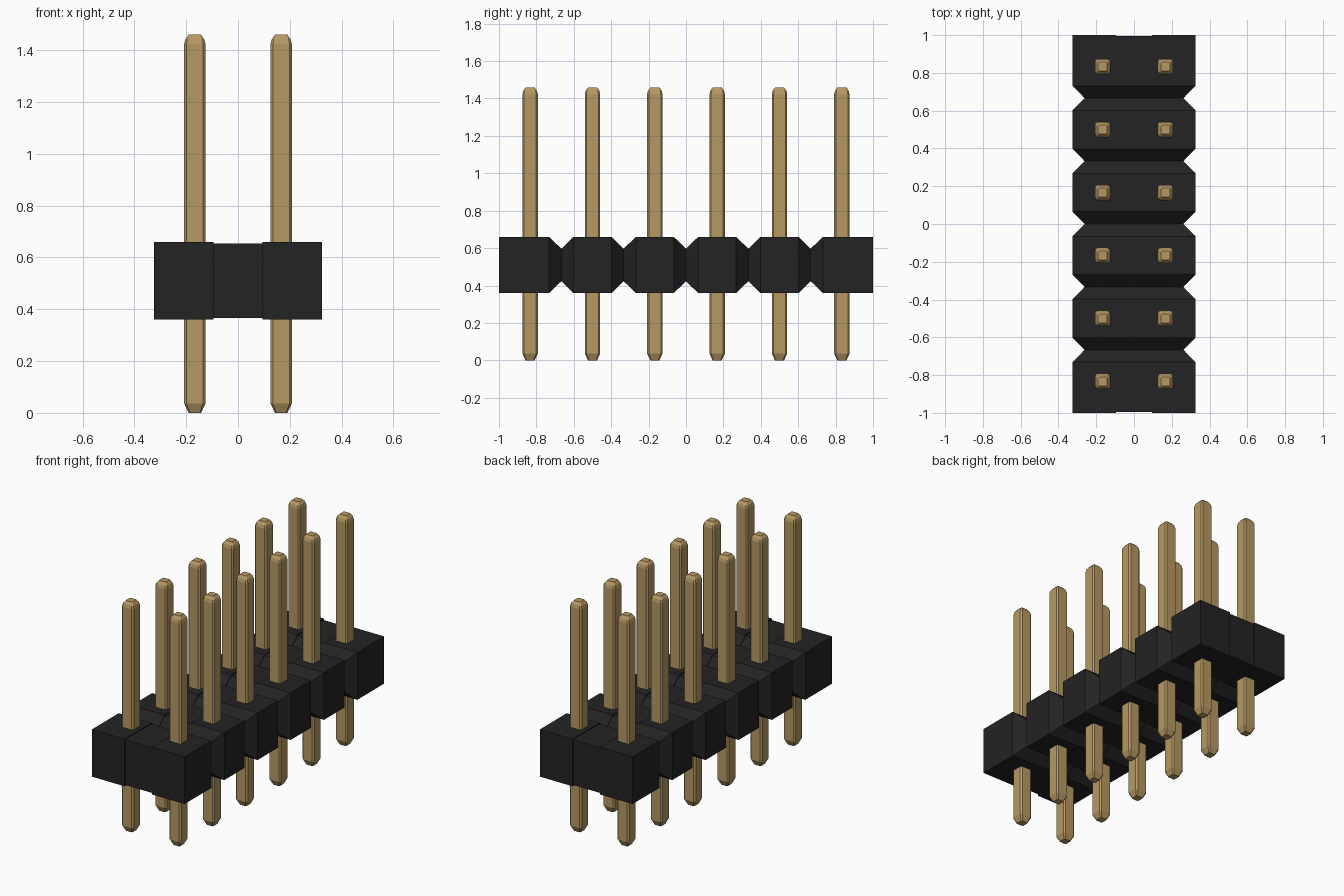
import bpy, bmesh

if "Cube" in bpy.data.objects:
    bpy.data.objects.remove(bpy.data.objects["Cube"])

PITCH = 1 / 3
Z_MID, HALF_H = 0.51, 0.15


def material(name, rgb):
    m = bpy.data.materials.new(name)
    m.diffuse_color = (*rgb, 1)
    m.use_nodes = True
    m.node_tree.nodes["Principled BSDF"].inputs["Base Color"].default_value = m.diffuse_color
    return m


black = material("black_plastic", (0.017, 0.017, 0.017))
brass = material("brass", (0.47, 0.315, 0.125))


def loft(name, rings, mat):
    """Skin a closed solid through matching rings of points."""
    bm = bmesh.new()
    vs = [[bm.verts.new(p) for p in ring] for ring in rings]
    n = len(rings[0])
    for a, b in zip(vs, vs[1:]):
        for i in range(n):
            j = (i + 1) % n
            bm.faces.new((a[i], a[j], b[j], b[i]))
    bm.faces.new(vs[0])
    bm.faces.new(vs[-1])
    bmesh.ops.recalc_face_normals(bm, faces=bm.faces)
    mesh = bpy.data.meshes.new(name)
    bm.to_mesh(mesh)
    bm.free()
    mesh.materials.append(mat)
    ob = bpy.data.objects.new(name, mesh)
    bpy.context.collection.objects.link(ob)
    return ob


# Stations along the housing: y position and notch depth
end = 1.0
stations = [(-end, 0)]
for k in range(-2, 3):
    y = k * PITCH
    stations += [(y - 0.065, 0), (y, 0.063), (y + 0.065, 0)]
stations.append((end, 0))


def housing(name, x_in, x_out, cut_side, inset):
    rings = []
    for y, d in stations:
        if abs(y) == end:
            y *= 1 - inset
        h = HALF_H - d - inset
        xo = x_out - (d if x_out > 0 else -d) * cut_side
        rings.append([(x_in, y, Z_MID - h), (xo, y, Z_MID - h),
                      (xo, y, Z_MID + h), (x_in, y, Z_MID + h)])
    return loft(name, rings, black)


# Two notched rows of housing and the slightly recessed web between
housing("housing_right", 0.095, 0.325, 1, 0)
housing("housing_left", -0.095, -0.325, 1, 0)
housing("housing_web", -0.095, 0.095, 0, 0.006)


def pin_ring(r, z):
    c = r * 0.78
    return [(r, -c, z), (r, c, z), (c, r, z), (-c, r, z),
            (-r, c, z), (-r, -c, z), (-c, -r, z), (c, -r, z)]


# Pins with tapered tips
profile = [(0.024, 0), (0.041, 0.036), (0.041, 1.425), (0.036, 1.443), (0.023, 1.46)]
pin = loft("pin", [pin_ring(r, z) for r, z in profile], brass)
first = True
for row in range(6):
    for side in (-1, 1):
        ob = pin if first else bpy.data.objects.new("pin", pin.data)
        if not first:
            bpy.context.collection.objects.link(ob)
        first = False
        ob.location = (side * PITCH / 2, (row - 2.5) * PITCH, 0)
